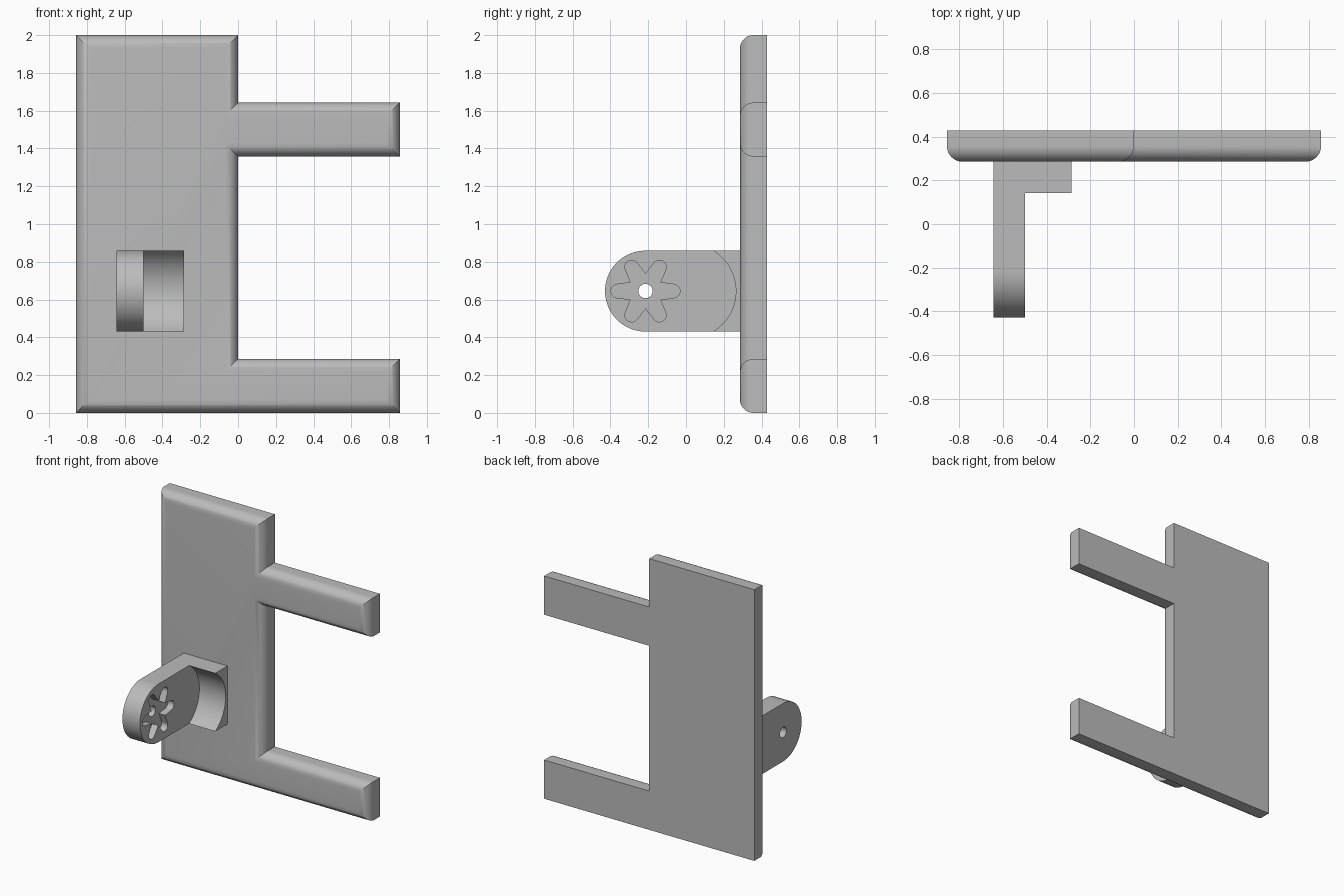
import bpy, bmesh, math
from mathutils import Vector

cube = bpy.data.objects.get("Cube")
if cube:
    bpy.data.objects.remove(cube)

U = 1 / 7                     # basic module: plate and bracket thickness
grey = bpy.data.materials.new("plain grey")
grey.diffuse_color = (0.5, 0.5, 0.5, 1)
grey.use_nodes = True
grey.node_tree.nodes["Principled BSDF"].inputs["Base Color"].default_value = (0.5, 0.5, 0.5, 1)


def loft(name, rings):
    """Join matching rings of points with quads and cap both ends."""
    bm = bmesh.new()
    loops = [[bm.verts.new(p) for p in ring] for ring in rings]
    n = len(loops[0])
    for a, b in zip(loops, loops[1:]):
        for i in range(n):
            j = (i + 1) % n
            bm.faces.new((a[i], a[j], b[j], b[i]))
    bm.faces.new(loops[0][::-1])
    bm.faces.new(loops[-1])
    bmesh.ops.recalc_face_normals(bm, faces=bm.faces)
    mesh = bpy.data.meshes.new(name)
    bm.to_mesh(mesh)
    bm.free()
    obj = bpy.data.objects.new(name, mesh)
    bpy.context.collection.objects.link(obj)
    mesh.materials.append(grey)
    return obj


def extrude_x(name, profile, x0, x1):
    """Extrude a (y, z) profile along x."""
    return loft(name, [[(x, y, z) for y, z in profile] for x in (x0, x1)])


def arc(cy, cz, r, a0, a1, n):
    return [(cy + r * math.cos(math.radians(a0 + (a1 - a0) * i / n)),
             cz + r * math.sin(math.radians(a0 + (a1 - a0) * i / n))) for i in range(n + 1)]


def activate(obj):
    bpy.ops.object.select_all(action='DESELECT')
    obj.select_set(True)
    bpy.context.view_layer.objects.active = obj


def cut(obj, cutter):
    mod = obj.modifiers.new("cut", 'BOOLEAN')
    mod.operation, mod.solver, mod.object = 'DIFFERENCE', 'EXACT', cutter
    activate(obj)
    bpy.ops.object.modifier_apply(modifier=mod.name)
    bpy.data.objects.remove(cutter)


# Plate with two side arms, counter-clockwise (x, z) outline
W = 6 * U
outline = [(-W, 0), (W, 0), (W, 2 * U), (0, 2 * U), (0, 9.5 * U), (W, 9.5 * U),
           (W, 11.5 * U), (0, 11.5 * U), (0, 2), (-W, 2)]
outline = [Vector(p) for p in outline]


def inset(d):
    pts = []
    for i, p in enumerate(outline):
        e0 = (p - outline[i - 1]).normalized()
        e1 = (outline[(i + 1) % len(outline)] - p).normalized()
        pts.append(p + d * Vector((-e0.y - e1.y, e0.x + e1.x)))
    return pts


# Front edges are rounded over half the thickness, back edges stay square
BACK, FRONT, R = 3 * U, 2 * U, U / 2
steps = [(BACK, 0)]
for i in range(13):
    a = math.pi / 2 * i / 12
    steps.append((FRONT + R - R * math.sin(a), R - R * math.cos(a)))
plate = loft("plate", [[(p.x, y, p.y) for p in inset(d)] for y, d in steps])

# Bracket arm with a round end
CY, CZ, RAD = -1.5 * U, 4.5 * U + 0.002, 1.5 * U
X0, X1, X2 = -4.5 * U, -3.5 * U, -2 * U
arm = extrude_x("bracket_arm",
                [(FRONT, CZ - RAD), (FRONT, CZ + RAD)] + arc(CY, CZ, RAD, 90, 270, 48), X0, X1)

# Six-pointed recess and centre hole in the arm
star = []
for k in range(6):
    star += arc(CY, CZ, 0.091, 60 * k - 30, 60 * k - 30, 1)[:1]
    t = math.radians(60 * k)
    star += arc(CY + 0.147 * math.cos(t), CZ + 0.147 * math.sin(t), 0.036,
                60 * k - 83, 60 * k + 83, 12)
cut(arm, extrude_x("star_cutter", star, X1 - 0.05, X1 + 0.05))
cut(arm, extrude_x("hole_cutter", arc(CY, CZ, 0.038, 0, 360, 32)[:-1], X0 - 0.05, X1 + 0.05))

# Foot beside the arm, hollowed by a cylinder running along x
CR = 0.25
half = math.degrees(math.asin(RAD / CR))
cy = U - CR * math.cos(math.radians(half))
foot = extrude_x("bracket_foot",
                 [(FRONT, CZ + RAD), (FRONT, CZ - RAD)] + arc(cy, CZ, CR, -half, half, 32), X1, X2)

# Smooth curved areas, keep the edges sharp
for obj in (plate, arm, foot):
    activate(obj)
    bpy.ops.object.shade_smooth_by_angle(angle=math.radians(30))
